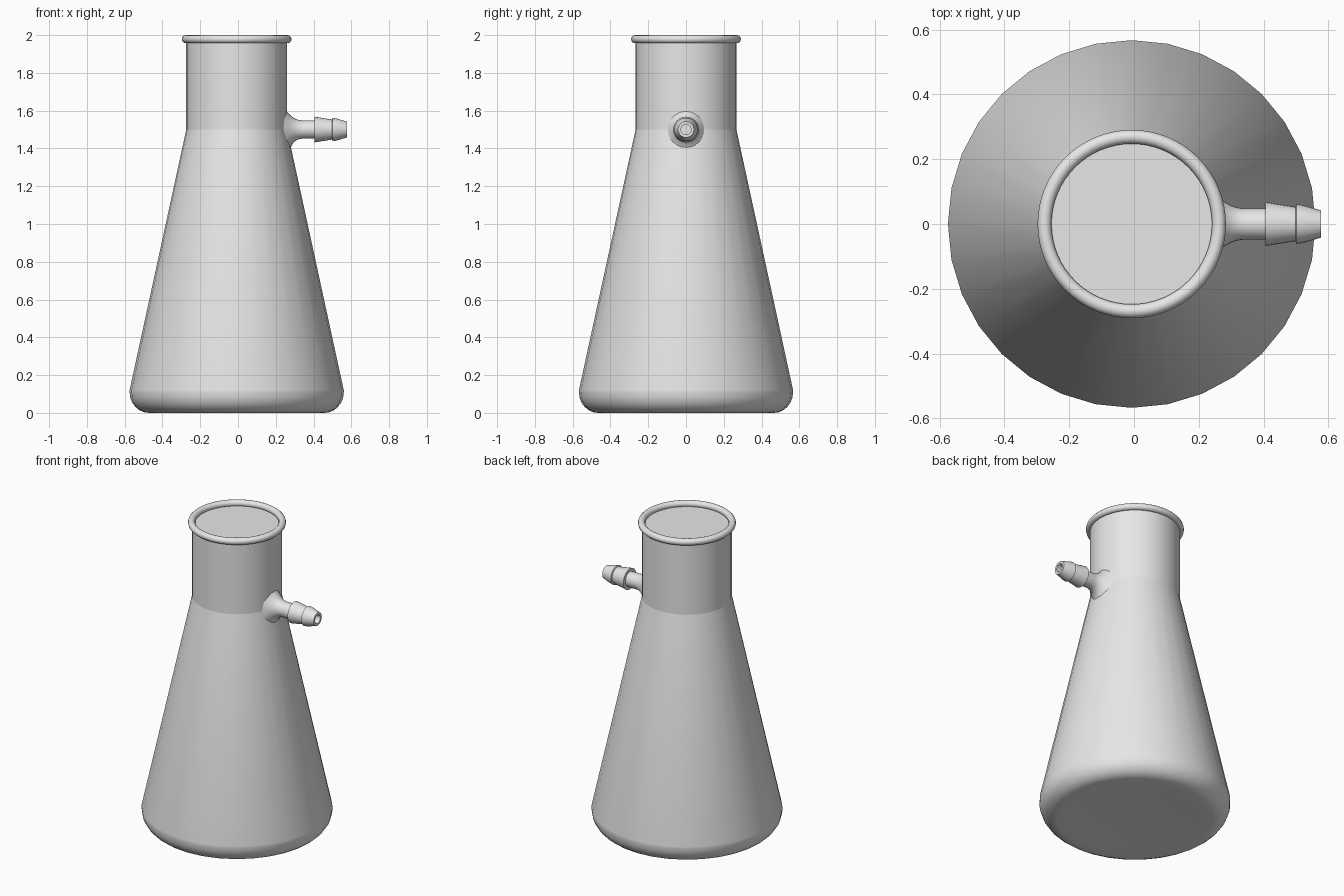
import bpy
import bmesh
from math import cos, sin, pi, sqrt, radians

if "Cube" in bpy.data.objects:
    bpy.data.objects.remove(bpy.data.objects["Cube"])

CENTRE_X = -0.007
NECK_R, BODY_R = 0.267, 0.567
SHOULDER_Z, BODY_Z = 1.5, 0.12
ARM_Z = 1.5

grey = bpy.data.materials.new("light grey")
grey.use_nodes = True
grey.diffuse_color = (0.8, 0.8, 0.8, 1)
grey.node_tree.nodes["Principled BSDF"].inputs["Base Color"].default_value = (0.8, 0.8, 0.8, 1)


def skin(name, rings, cap_start=False, cap_end=False, closed=False):
    """Join a list of equal rings of points into one smooth-shaded part."""
    bm = bmesh.new()
    loops = [[bm.verts.new(p) for p in ring] for ring in rings]
    pairs = list(zip(loops, loops[1:]))
    if closed:
        pairs.append((loops[-1], loops[0]))
    for a, b in pairs:
        for i in range(len(a)):
            j = (i + 1) % len(a)
            bm.faces.new((a[i], a[j], b[j], b[i]))
    if cap_start:
        bm.faces.new(loops[0][::-1])
    if cap_end:
        bm.faces.new(loops[-1])
    mesh = bpy.data.meshes.new(name)
    bm.to_mesh(mesh)
    bm.free()
    mesh.materials.append(grey)
    obj = bpy.data.objects.new(name, mesh)
    obj.location.x = CENTRE_X
    bpy.context.collection.objects.link(obj)
    bpy.ops.object.select_all(action="DESELECT")
    obj.select_set(True)
    bpy.context.view_layer.objects.active = obj
    bpy.ops.object.shade_smooth_by_angle(angle=radians(32))
    return obj


def circle(radius, z, count):
    return [(radius * cos(2 * pi * i / count), radius * sin(2 * pi * i / count), z)
            for i in range(count)]


def lathe(name, profile, count=32, **options):
    return skin(name, [circle(r, z, count) for r, z in profile], **options)


def wall_x(y, z):
    """Distance from the axis to the flask wall on the side-arm side."""
    slope = (BODY_R - NECK_R) / (SHOULDER_Z - BODY_Z)
    r = NECK_R + max(0, SHOULDER_Z - z) * slope
    return sqrt(r * r - y * y)


# Conical body with a rounded foot and slightly raised underside
foot = [(0.465 + 0.102 * sin(a), 0.11 - 0.11 * cos(a))
        for a in (radians(d) for d in range(0, 91, 15))]
lathe("conical_body", [(0.39, 0.006)] + foot + [(BODY_R, BODY_Z), (NECK_R, SHOULDER_Z)],
      cap_start=True)

# Straight neck, closed just below the lip
lathe("neck", [(NECK_R, SHOULDER_Z), (NECK_R, 1.967)], cap_end=True)

# Rounded lip
lip = [(0.269 + 0.0215 * cos(a), 1.9785 + 0.0215 * sin(a))
       for a in (2 * pi * i / 12 for i in range(12))]
lathe("lip", lip, count=64, closed=True)

# Side arm: flare moulded to the wall, tube, two barbs and a bored tip
COUNT = 24
TUBE_R, FLARE_R, FLARE_END = 0.048, 0.1, 0.355
arm_rings = []
for step in range(8):
    t = step / 7
    r = TUBE_R + (FLARE_R - TUBE_R) * (1 - t) ** 2.4
    ring = []
    for y, z, _ in circle(r, 0, COUNT):
        x = wall_x(y, ARM_Z + z) - 0.004
        ring.append((x + (FLARE_END - x) * t, y, ARM_Z + z))
    arm_rings.append(ring)
barbs = [(TUBE_R, 0.413), (0.068, 0.413), (0.053, 0.505), (0.062, 0.508),
         (0.058, 0.53), (0.042, 0.584), (0.027, 0.584), (0.027, 0.5)]
for r, x in barbs:
    arm_rings.append([(x, y, ARM_Z + z) for y, z, _ in circle(r, 0, COUNT)])
skin("side_arm", arm_rings, cap_end=True)
